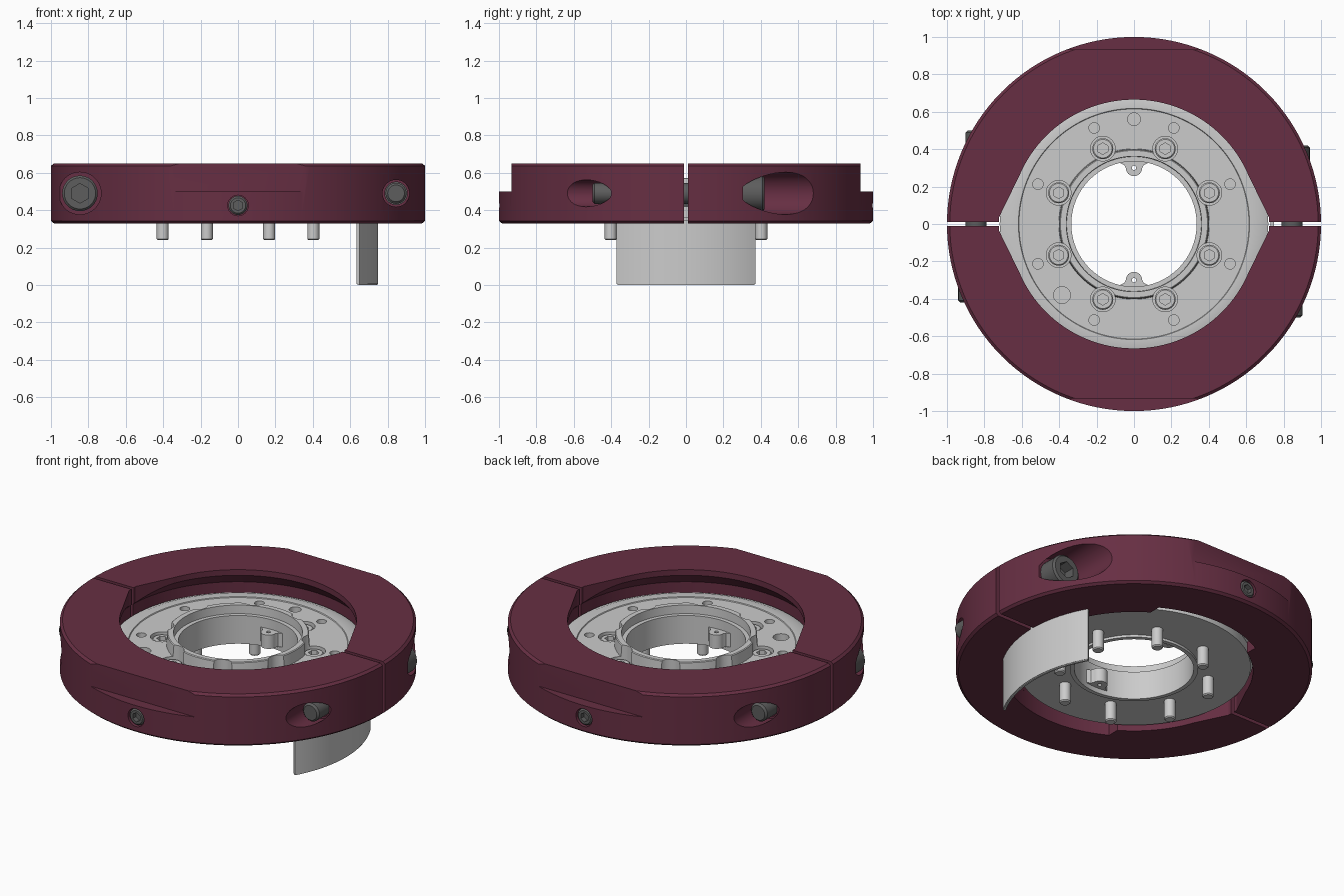
import bpy, bmesh
from math import sin, cos, pi, radians
from mathutils import Matrix, Vector

if "Cube" in bpy.data.objects:
    bpy.data.objects.remove(bpy.data.objects["Cube"])


def material(name, rgb):
    m = bpy.data.materials.new(name)
    m.diffuse_color = (*rgb, 1)
    m.use_nodes = True
    m.node_tree.nodes["Principled BSDF"].inputs["Base Color"].default_value = m.diffuse_color
    return m


PLUM = material("plum", (0.135, 0.028, 0.056))
DARK = material("dark_steel", (0.11, 0.11, 0.11))


def make(name, bm, mat=None):
    bmesh.ops.remove_doubles(bm, verts=bm.verts, dist=1e-5)
    bmesh.ops.recalc_face_normals(bm, faces=bm.faces)
    me = bpy.data.meshes.new(name)
    bm.to_mesh(me)
    bm.free()
    ob = bpy.data.objects.new(name, me)
    bpy.context.collection.objects.link(ob)
    if mat:
        me.materials.append(mat)
    return ob


def lathe(name, profile, mat=None, n=64):
    """Closed (r, z) profile turned about z."""
    bm = bmesh.new()
    rings = [[bm.verts.new((r * cos(2 * pi * i / n), r * sin(2 * pi * i / n), z))
              for r, z in profile] for i in range(n)]
    m = len(profile)
    for i in range(n):
        a, b = rings[i], rings[(i + 1) % n]
        for j in range(m):
            k = (j + 1) % m
            if profile[j][0] or profile[k][0]:
                bm.faces.new((a[j], b[j], b[k], a[k]))
    return make(name, bm, mat)


def prism(name, pts, z0, z1, mat=None):
    """Flat outline raised from z0 to z1."""
    bm = bmesh.new()
    f = bm.faces.new([bm.verts.new((x, y, z0)) for x, y in pts])
    ext = bmesh.ops.extrude_face_region(bm, geom=[f])["geom"]
    bmesh.ops.translate(bm, vec=(0, 0, z1 - z0),
                        verts=[v for v in ext if isinstance(v, bmesh.types.BMVert)])
    return make(name, bm, mat)


def rod(p, q, r, n=40):
    """Cylinder cutter between two points."""
    p, q = Vector(p), Vector(q)
    d = q - p
    bm = bmesh.new()
    bmesh.ops.create_cone(bm, cap_ends=True, segments=n, radius1=r, radius2=r, depth=d.length,
                          matrix=Matrix.Translation((p + q) / 2)
                          @ d.to_track_quat('Z', 'Y').to_matrix().to_4x4())
    return make("cutter", bm)


def arc(r, a0, a1, n=32):
    return [(r * cos(radians(a0 + (a1 - a0) * i / n)),
             r * sin(radians(a0 + (a1 - a0) * i / n))) for i in range(n + 1)]


def cut(ob, cutters):
    for c in cutters:
        c.hide_render = True
        md = ob.modifiers.new("cut", 'BOOLEAN')
        md.operation, md.solver, md.object = 'DIFFERENCE', 'EXACT', c
    dg = bpy.context.evaluated_depsgraph_get()
    dg.update()
    me = bpy.data.meshes.new_from_object(ob.evaluated_get(dg))
    ob.modifiers.clear()
    ob.data = me
    for c in cutters:
        bpy.data.objects.remove(c)


def screw(name, head_r, head_h, shaft_r, length, mat=None):
    """Socket-head screw, head top at the origin, shaft down -z."""
    c = shaft_r * 0.2
    ob = lathe(name, [(0, 0), (head_r - c, 0), (head_r, -c), (head_r, -head_h),
                      (shaft_r, -head_h - 0.001), (shaft_r, c - length),
                      (shaft_r - c, -length), (0, -length)], mat, 32)
    cut(ob, [rod((0, 0, 0.02), (0, 0, -head_h * 0.6), head_r * 0.55, 6)])
    return ob


def copy(ob, name, matrix):
    c = ob.copy()
    c.name = name
    c.matrix_world = matrix
    bpy.context.collection.objects.link(c)
    return c


TURN = Matrix.Rotation(pi, 4, 'Z')
FACE_FRONT = Matrix.Rotation(pi / 2, 4, 'X')

# Front clamp half: turned ring with an inner groove, then machined
half = lathe("clamp_half_front", [
    (0.665, 0.65), (0.985, 0.65), (1, 0.637), (1, 0.343), (0.985, 0.33), (0.668, 0.33),
    (0.668, 0.40), (0.73, 0.43), (0.73, 0.545), (0.665, 0.615)], PLUM, 128)
sq = lambda x, y0, y1, z0, z1: prism("cutter", [(-x, y0), (x, y0), (x, y1), (-x, y1)], z0, z1)
cutters = [
    sq(1.2, -0.012, 1.2, 0.2, 0.8),                     # split
    sq(1.2, -1.2, -0.934, 0.5, 0.8),                    # outer flat
    prism("cutter", arc(0.73, 241, 299) + arc(0.6, 306, 234), 0.3, 0.431),
    rod((-0.845, 0.1, 0.49), (-0.845, -0.5, 0.49), 0.06),
    rod((-0.845, -0.305, 0.49), (-0.845, -1.1, 0.49), 0.113),
    rod((0.845, 0.1, 0.49), (0.845, -0.5, 0.49), 0.06),
    rod((0.845, -0.40, 0.49), (0.845, -1.1, 0.49), 0.072),
    rod((0, -0.85, 0.425), (0, -1.1, 0.425), 0.055),
]
for s in (1, -1):                                       # relief at the split ends
    cutters.append(prism("cutter", [(s * x, y) for x, y in (
        (0.4, 0.1), (0.722, 0.1), (0.722, -0.035), (0.617, -0.25), (0.4, -0.25))], 0.2, 0.8))
cut(half, cutters)
copy(half, "clamp_half_back", TURN)

# Clamp screws and set screws, repeated by a half turn
clamp = screw("clamp_screw_left", 0.095, 0.115, 0.056, 0.92, DARK)
clamp.matrix_world = Matrix.Translation((-0.845, -0.42, 0.49)) @ FACE_FRONT
copy(clamp, "clamp_screw_right", TURN @ clamp.matrix_world)
grub = screw("set_screw_front", 0.051, 0.05, 0.05, 0.15, DARK)
grub.matrix_world = Matrix.Translation((0, -0.995, 0.425)) @ FACE_FRONT
copy(grub, "set_screw_back", TURN @ grub.matrix_world)

# Flange disc with raised collar and bore
disc = lathe("flange_disc", [
    (0.335, 0.345), (0.36, 0.345), (0.36, 0.36), (0.655, 0.36), (0.655, 0.42), (0.718, 0.445),
    (0.718, 0.485), (0.67, 0.505), (0.618, 0.505), (0.615, 0.50), (0.402, 0.50),
    (0.398, 0.568), (0.393, 0.572), (0.362, 0.572), (0.36, 0.52), (0.335, 0.52)], None, 128)
cutters = [rod((0, 0.56, 0.43), (0, 0.56, 0.7), 0.034),
           rod((-0.385, -0.38, 0.41), (-0.385, -0.38, 0.7), 0.045)]
bolt = screw("flange_bolt", 0.056, 0.06, 0.032, 0.25)
spots = [radians(22.5 + 45 * i) for i in range(8)]
for i, a in enumerate(spots):
    x, y = 0.436 * cos(a), 0.436 * sin(a)
    u, v = 0.556 * cos(a), 0.556 * sin(a)
    cutters += [rod((x, y, 0.43), (x, y, 0.7), 0.066), rod((u, v, 0.45), (u, v, 0.7), 0.028)]
    place = Matrix.Translation((x, y, 0.49))
    if i:
        copy(bolt, "flange_bolt_%d" % (i + 1), place)
    else:
        bolt.matrix_world = place
cut(disc, cutters)

# Small drilled ears blended into the bore
nose = [(x, y + 0.30) for x, y in arc(0.044, 180, 360, 16)]
side = [(0.052, 0.315), (0.075, 0.3265), (0.10, 0.325), (0.09, 0.338)]
ear = prism("bore_ear_back", nose + side + [(-x, y) for x, y in reversed(side)], 0.375, 0.46)
cut(ear, [rod((0, 0.30, 0.3), (0, 0.30, 0.7), 0.012, 20)])
copy(ear, "bore_ear_front", TURN)

# Curved skirt hanging below the right side
prism("curved_skirt", arc(0.748, -29.7, 29.7) + arc(0.73, 29.7, -29.7), 0.005, 0.345)
prism("skirt_lower_edge", arc(0.745, -29.5, 29.5) + arc(0.733, 29.5, -29.5), 0.0, 0.006)

# Smooth round surfaces, keep edges crisp
bpy.ops.object.select_all(action='DESELECT')
done = set()
for ob in bpy.context.scene.objects:
    if ob.data.name not in done:
        done.add(ob.data.name)
        ob.select_set(True)
        bpy.context.view_layer.objects.active = ob
bpy.ops.object.shade_smooth_by_angle(angle=radians(25))
